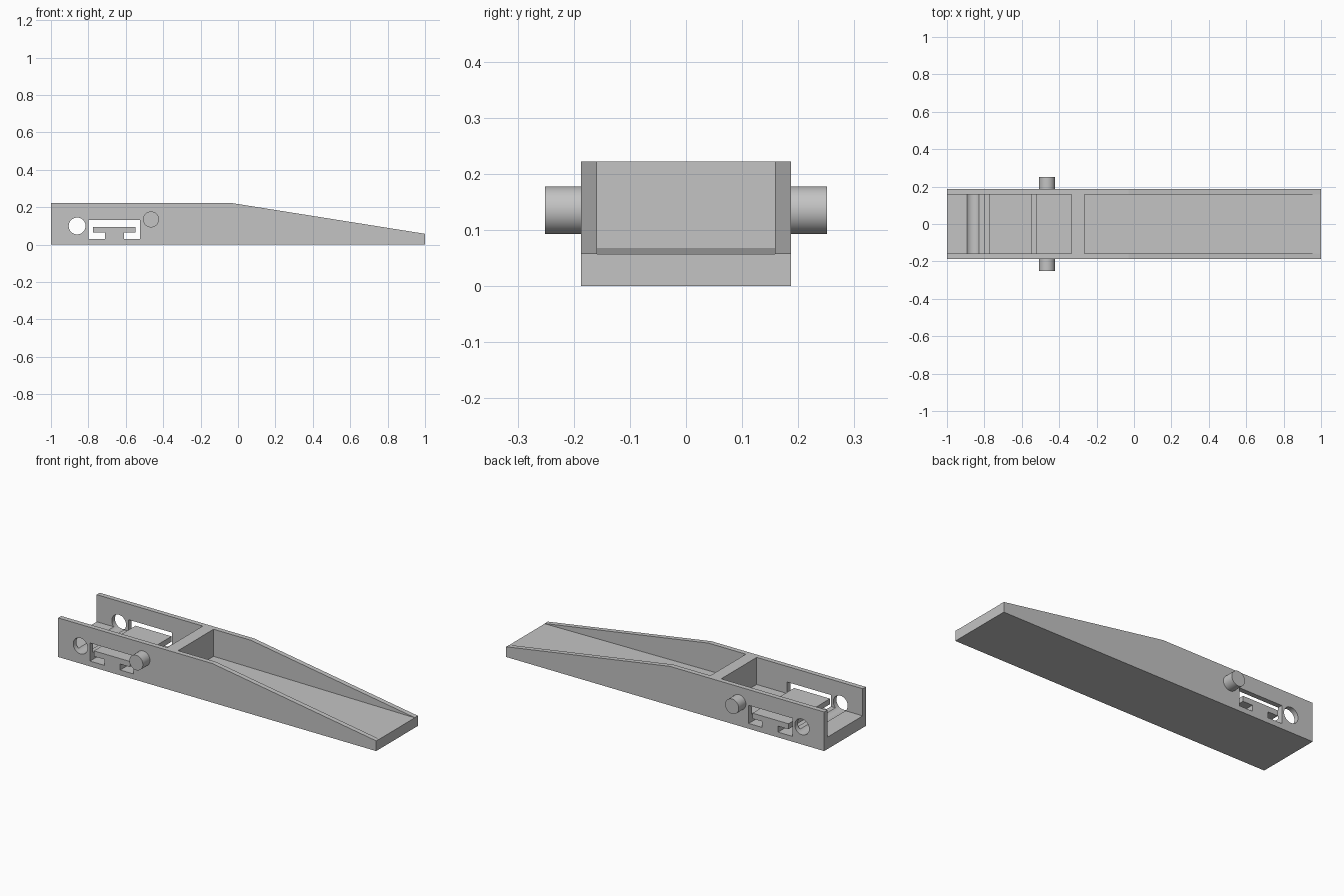
import bpy, bmesh, math

cube = bpy.data.objects.get("Cube")
if cube:
    bpy.data.objects.remove(cube, do_unlink=True)

grey = bpy.data.materials.new("plain grey")
grey.use_nodes = True
colour = (0.55, 0.55, 0.55, 1)
grey.diffuse_color = colour
grey.node_tree.nodes["Principled BSDF"].inputs["Base Color"].default_value = colour

OUTER, INNER, FLOOR = 0.187, 0.159, 0.068


def prism(name, outline, y0, y1):
    """Extrude an (x, z) outline between two y positions."""
    bm = bmesh.new()
    face = bm.faces.new([bm.verts.new((x, y0, z)) for x, z in outline])
    side = bmesh.ops.extrude_face_region(bm, geom=[face])["geom"]
    verts = [v for v in side if isinstance(v, bmesh.types.BMVert)]
    bmesh.ops.translate(bm, verts=verts, vec=(0, y1 - y0, 0))
    bmesh.ops.recalc_face_normals(bm, faces=bm.faces)
    mesh = bpy.data.meshes.new(name)
    bm.to_mesh(mesh)
    bm.free()
    mesh.materials.append(grey)
    obj = bpy.data.objects.new(name, mesh)
    bpy.context.collection.objects.link(obj)
    return obj


def rect(x0, x1, z0, z1):
    return [(x0, z0), (x1, z0), (x1, z1), (x0, z1)]


def circle(x, z, r, n=64):
    return [(x + r * math.cos(math.tau * i / n), z + r * math.sin(math.tau * i / n))
            for i in range(n)]


def combine(target, tool, operation):
    """Apply a boolean and remove the helper."""
    tool.hide_render = True
    mod = target.modifiers.new("shape", "BOOLEAN")
    mod.operation, mod.solver, mod.object = operation, "EXACT", tool
    bpy.context.view_layer.objects.active = target
    bpy.ops.object.modifier_apply(modifier=mod.name)
    bpy.data.objects.remove(tool, do_unlink=True)


def smooth(obj):
    bpy.ops.object.select_all(action="DESELECT")
    obj.select_set(True)
    bpy.context.view_layer.objects.active = obj
    bpy.ops.object.shade_smooth_by_angle(angle=math.radians(7))


# Wedge-ended body
body = prism("ramp_body", [(-1, 0), (1, 0), (1, 0.058), (-0.03, 0.222), (-1, 0.222)],
             -OUTER, OUTER)

# Open rear bay and gently sloping front tray, leaving a partition between them
combine(body, prism("rear_bay", rect(-1.1, -0.333, FLOOR, 0.4), -INNER, INNER), "DIFFERENCE")
tray = [(-0.265, FLOOR), (1.1, 0.056), (1.1, 0.4), (-0.265, 0.4)]
combine(body, prism("front_tray", tray, -INNER, INNER), "DIFFERENCE")

# Round axle hole and rectangular slot through the full width
combine(body, prism("axle_hole", circle(-0.86, 0.1, 0.045), -0.3, 0.3), "DIFFERENCE")
combine(body, prism("slot", rect(-0.8, -0.525, 0.03, 0.133), -0.3, 0.3), "DIFFERENCE")

# T-shaped rail standing in the slot
tee = [(-0.71, 0.03), (-0.61, 0.03), (-0.61, 0.064), (-0.549, 0.064),
       (-0.549, 0.095), (-0.775, 0.095), (-0.775, 0.064), (-0.71, 0.064)]
combine(body, prism("rail", tee, -OUTER, OUTER), "UNION")
smooth(body)

# Side pins
for name, s in (("left_side_pin", 1), ("right_side_pin", -1)):
    smooth(prism(name, circle(-0.465, 0.135, 0.0425), s * (OUTER - 0.01), s * 0.251))
